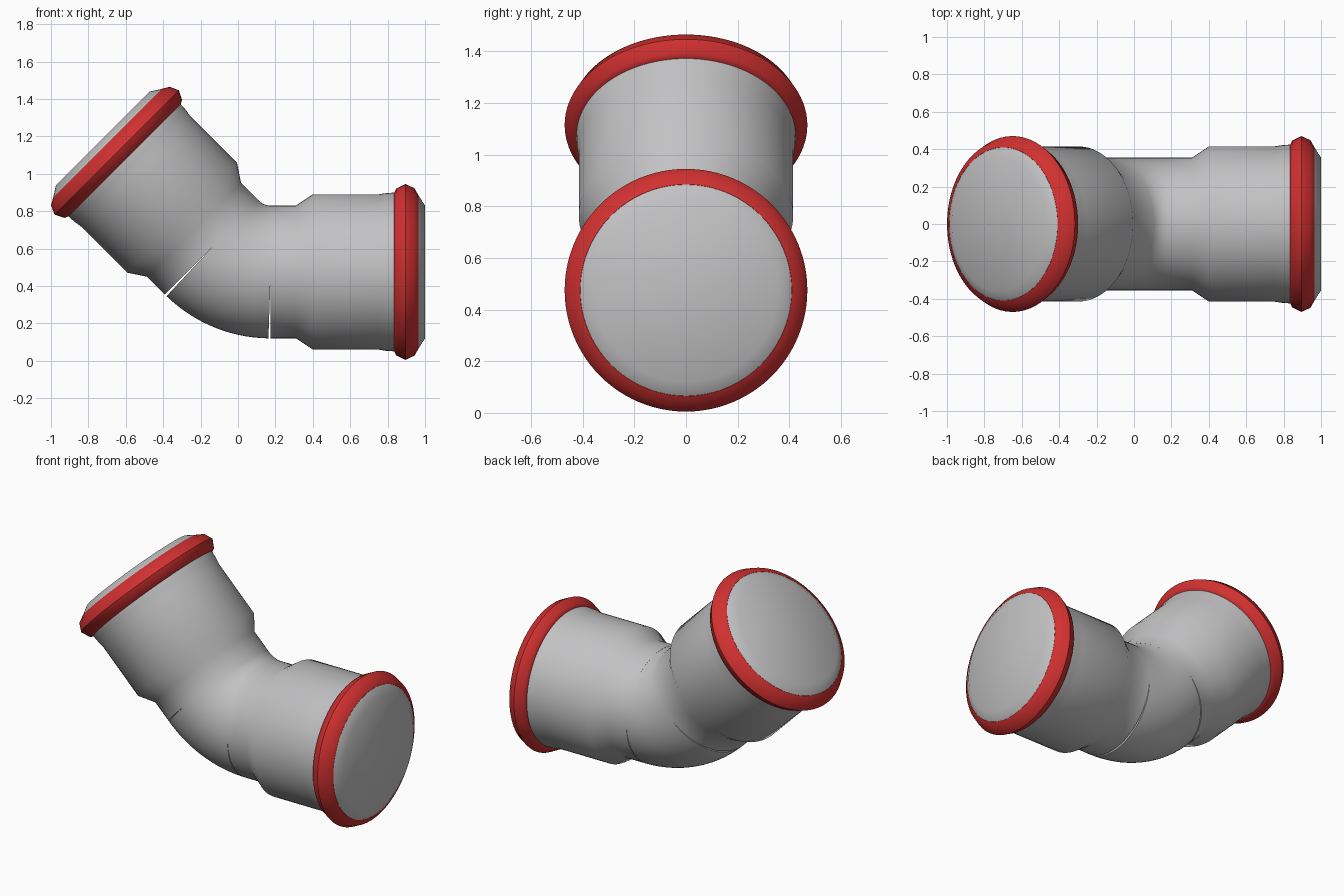
import bpy, bmesh, math
from mathutils import Vector, Matrix

if "Cube" in bpy.data.objects:
    bpy.data.objects.remove(bpy.data.objects["Cube"], do_unlink=True)

SEGMENTS = 96
PIPE_R = 0.355
BEND_R = 0.445
BEND_CENTRE = Vector((0.175, 0, 0.92))
TURN = math.radians(45)
GAP = math.radians(2)      # tilt of the bend ends, opens the slits


def material(name, colour):
    m = bpy.data.materials.new(name)
    m.use_nodes = True
    m.diffuse_color = colour
    m.node_tree.nodes["Principled BSDF"].inputs["Base Color"].default_value = colour
    return m


grey = material("pipe grey", (0.54, 0.54, 0.55, 1))
red = material("seal red", (0.64, 0.03, 0.03, 1))


def frame(angle, tilt=0.0):
    """Cross-section frame on the bend: local z runs along the pipe."""
    centre = BEND_CENTRE + BEND_R * Vector((-math.sin(angle), 0, -math.cos(angle)))
    return Matrix.Translation(centre) @ Matrix.Rotation(angle + tilt - math.pi / 2, 4, 'Y')


def tube(name, rings, mat, capped=True, closed=False):
    """Skin circles given as (matrix, radius)."""
    bm = bmesh.new()
    loops = []
    for matrix, radius in rings:
        loops.append([bm.verts.new(matrix @ Vector((radius * math.cos(a), radius * math.sin(a), 0)))
                      for a in (math.tau * i / SEGMENTS for i in range(SEGMENTS))])
    pairs = list(zip(loops, loops[1:]))
    if closed:
        pairs.append((loops[-1], loops[0]))
    for low, high in pairs:
        for i in range(SEGMENTS):
            j = (i + 1) % SEGMENTS
            bm.faces.new((low[i], low[j], high[j], high[i]))
    if capped and not closed:
        bm.faces.new(loops[0])
        bm.faces.new(loops[-1])
    bmesh.ops.recalc_face_normals(bm, faces=bm.faces)
    mesh = bpy.data.meshes.new(name)
    bm.to_mesh(mesh)
    bm.free()
    mesh.materials.append(mat)
    obj = bpy.data.objects.new(name, mesh)
    bpy.context.collection.objects.link(obj)
    bpy.ops.object.select_all(action='DESELECT')
    obj.select_set(True)
    bpy.context.view_layer.objects.active = obj
    bpy.ops.object.shade_smooth_by_angle(angle=math.radians(40))
    return obj


# Curved elbow, its end sections tilted slightly inwards
STEPS = 24
bend = []
for k in range(STEPS + 1):
    t = k / STEPS
    bend.append((frame(TURN * t, GAP * (1 - 2 * t)), PIPE_R))
tube("elbow_bend", bend, grey)

# Profiles as (distance from the bend, radius)
SOCKET = [(0, PIPE_R), (0.135, PIPE_R), (0.225, 0.415), (0.575, 0.415), (0.62, 0.422), (0.67, 0.425)]
SEAL = [(0.66, 0.40), (0.66, 0.425), (0.67, 0.445), (0.72, 0.47), (0.768, 0.448), (0.79, 0.41), (0.785, 0.39)]
END_CAP = [(0.77, 0.405), (0.79, 0.409), (0.825, PIPE_R)]

# The two straight arms: socket, red seal ring and closed end
for side, angle, sign in (("left", 0, 1), ("right", TURN, -1)):
    base = frame(angle)
    axis = Vector((math.cos(angle), 0, -math.sin(angle))) * sign

    def along(profile):
        return [(Matrix.Translation(axis * d) @ base, r) for d, r in profile]

    tube(side + "_socket", along(SOCKET), grey)
    tube(side + "_seal_ring", along(SEAL), red, closed=True)
    tube(side + "_end_cap", along(END_CAP), grey)
